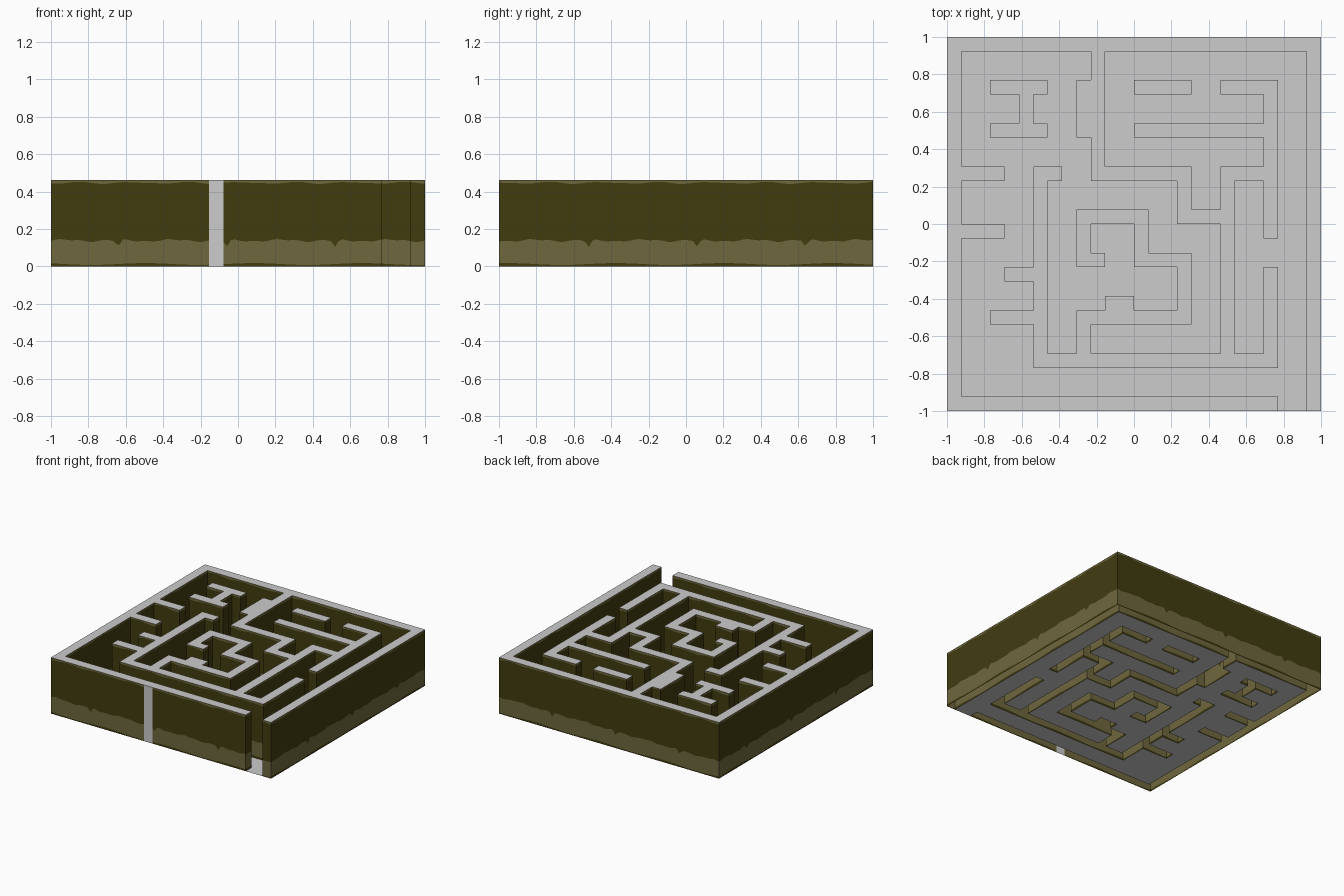
import bpy, bmesh, math

if "Cube" in bpy.data.objects:
    bpy.data.objects.remove(bpy.data.objects["Cube"])

N = 26                 # cells per side
C = 2.0 / N            # cell size
H = 6 * C              # wall height
STEPS = 4              # painted-edge samples per cell


def material(name, rgb):
    m = bpy.data.materials.new(name)
    m.diffuse_color = (*rgb, 1)
    m.use_nodes = True
    m.node_tree.nodes["Principled BSDF"].inputs["Base Color"].default_value = m.diffuse_color
    return m


grey = material("pale grey", (0.604, 0.604, 0.604))
dark = material("dark olive", (0.053, 0.045, 0.005))
light = material("dusty olive", (0.156, 0.136, 0.047))

# Wall runs as (row, first column, last column), row 0 at the back
ACROSS = [
    (0, 0, 25), (25, 0, 22),                            # outer, with exit gap
    (9, 1, 3), (13, 1, 3), (16, 4, 5), (19, 3, 5),      # left stubs
    (9, 6, 7), (3, 3, 6), (6, 3, 6), (3, 13, 16),
    (9, 10, 16), (12, 16, 18), (9, 19, 22), (6, 13, 21), (3, 19, 22),
    (22, 6, 22), (19, 9, 16), (18, 11, 12), (15, 13, 16), (12, 9, 13),
    (15, 9, 10),
]
# Wall runs as (column, first row, last row)
ALONG = [
    (0, 0, 25), (25, 0, 25), (5, 4, 5), (10, 1, 9), (9, 3, 6),
    (16, 9, 12), (19, 9, 22), (22, 3, 13), (22, 16, 22), (6, 9, 22),
    (9, 19, 22), (16, 15, 19), (13, 12, 15), (9, 12, 15),
]
walls = {(i, r) for r, a, b in ACROSS for i in range(a, b + 1)}
walls |= {(c, j) for c, a, b in ALONG for j in range(a, b + 1)}


def levels(u, phase):
    """Heights of the wavy paint edges at distance u along a wall."""
    s = 2 * math.pi / 0.58
    t = u - phase
    off = abs((t + 0.29) % 0.58 - 0.29)
    drip = 0.04 * max(0, 1 - off / 0.025)
    low = 0.013 + 0.005 * math.sin(s * t)
    mid = 0.139 + 0.005 * math.cos(2 * s * t) + 0.003 * math.sin(5 * s * t) - drip
    top = 0.447 + 0.004 * math.sin(2 * s * t) + 0.002 * math.cos(3 * s * t)
    return (0, low, mid, top, H)


def quad(bm, pts, mat):
    bm.faces.new([bm.verts.new(p) for p in pts]).material_index = mat


def finish(bm, name, mats):
    bmesh.ops.remove_doubles(bm, verts=bm.verts, dist=1e-5)
    me = bpy.data.meshes.new(name)
    bm.to_mesh(me)
    bm.free()
    for m in mats:
        me.materials.append(m)
    ob = bpy.data.objects.new(name, me)
    bpy.context.collection.objects.link(ob)


def cell_top(bm, i, j, z):
    x, y = -1 + i * C, 1 - (j + 1) * C
    quad(bm, [(x, y, z), (x + C, y, z), (x + C, y + C, z), (x, y + C, z)], 0)


# Floor between the walls
bm = bmesh.new()
for i in range(N):
    for j in range(N):
        if (i, j) not in walls:
            cell_top(bm, i, j, 0)
finish(bm, "floor", [grey])

# Hollow walls, open underneath, with banded sides
bm = bmesh.new()
BANDS = (1, 2, 1, 2)
for i, j in sorted(walls):
    cell_top(bm, i, j, H)
    cx, cy = -1 + (i + 0.5) * C, 1 - (j + 0.5) * C
    for dx, dy in ((1, 0), (-1, 0), (0, 1), (0, -1)):
        if (i + dx, j - dy) in walls:
            continue
        tx, ty = -dy, dx
        bx, by = cx + dx * C / 2, cy + dy * C / 2
        plain = (i, j) == (11, 25) and dy == -1       # grey strip on the front
        phase = -0.06 if dx == 0 else 0.06
        cols = []
        for k in range(STEPS + 1):
            f = (k / STEPS - 0.5) * C
            x, y = bx + tx * f, by + ty * f
            cols.append([(x, y, z) for z in levels(x if dx == 0 else y, phase)])
        if plain:
            quad(bm, [cols[0][0], cols[-1][0], cols[-1][4], cols[0][4]], 0)
            continue
        for a, b in zip(cols, cols[1:]):
            for n, mat in enumerate(BANDS):
                quad(bm, [a[n], b[n], b[n + 1], a[n + 1]], mat)
finish(bm, "maze_walls", [grey, dark, light])
